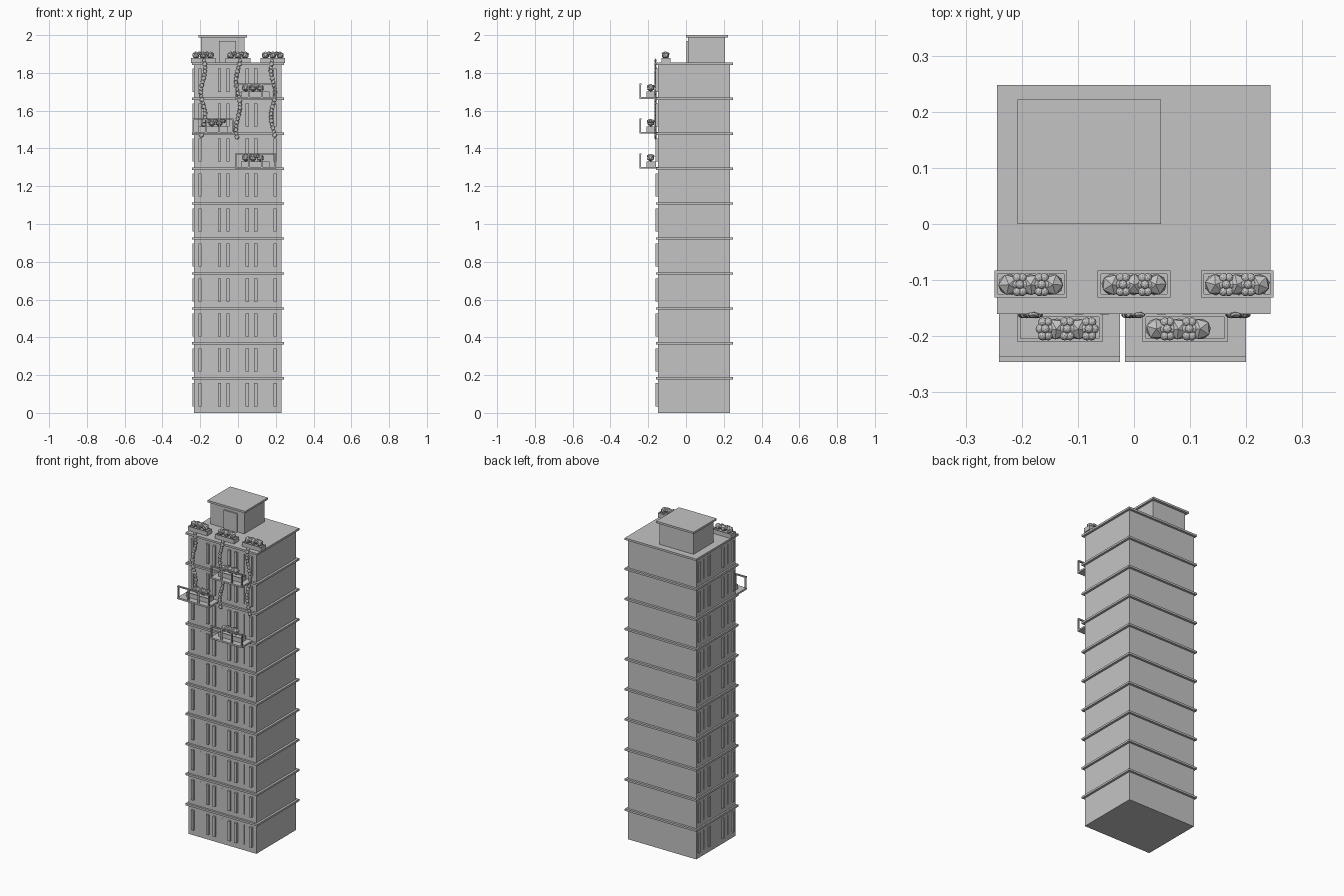
import bpy, bmesh, math, random
from mathutils import Matrix, Vector

if "Cube" in bpy.data.objects:
    bpy.data.objects.remove(bpy.data.objects["Cube"])

random.seed(4)
grey = bpy.data.materials.new("concrete_grey")
grey.diffuse_color = (0.55, 0.55, 0.55, 1)
grey.use_nodes = True
grey.node_tree.nodes["Principled BSDF"].inputs["Base Color"].default_value = grey.diffuse_color


def make(name, fill):
    """Create one object from a bmesh-filling function."""
    bm = bmesh.new()
    fill(bm)
    mesh = bpy.data.meshes.new(name)
    bm.to_mesh(mesh)
    bm.free()
    mesh.materials.append(grey)
    ob = bpy.data.objects.new(name, mesh)
    bpy.context.collection.objects.link(ob)
    return ob


def box(bm, x0, x1, y0, y1, z0, z1):
    m = Matrix.Translation(((x0 + x1) / 2, (y0 + y1) / 2, (z0 + z1) / 2))
    m = m @ Matrix.Diagonal((x1 - x0, y1 - y0, z1 - z0, 1))
    bmesh.ops.create_cube(bm, size=1, matrix=m)


def ball(bm, c, r, squash=(1, 1, 1), level=1):
    turn = Matrix.Rotation(random.uniform(0, 3), 4, 'Z')
    m = Matrix.Translation(c) @ Matrix.Diagonal((*squash, 1)) @ turn
    bmesh.ops.create_icosphere(bm, subdivisions=level, radius=r, matrix=m)


STOREY = 0.185
FLOORS = 10
LEFT, RIGHT, FRONT, BACK = -0.234, 0.229, -0.148, 0.234

# Main tower block
make("tower_walls", lambda bm: box(bm, LEFT, RIGHT, FRONT, BACK, 0, STOREY * FLOORS))


# Projecting floor slabs, the last one being the roof
def slabs(bm):
    for i in range(1, FLOORS + 1):
        z = STOREY * i
        box(bm, -0.244, 0.243, -0.16, 0.248, z - 0.008, z + 0.004)


make("floor_slabs", slabs)


# Shutters either side of each window, with a thin centre mullion
def window_parts(bm, inner, outer, front_depth, side_depth):
    for i in range(FLOORS):
        z0, z1 = i * STOREY + 0.035, i * STOREY + 0.157
        for s in (-1, 1):
            a, b = sorted((s * inner, s * outer))
            for x in (-0.149, -0.002, 0.145):
                box(bm, x + a, x + b, FRONT - front_depth, FRONT + 0.005, z0, z1)
            for y in (-0.072, 0.163):
                box(bm, LEFT - side_depth, LEFT + 0.005, y + a, y + b, z0, z1)


make("shutters", lambda bm: window_parts(bm, 0.043, 0.059, 0.013, 0.008))
make("window_mullions", lambda bm: window_parts(bm, 0.0, 0.0015, 0.002, 0.002))

# Rooftop stair hut
make("roof_hut_walls", lambda bm: box(bm, -0.195, 0.035, 0.011, 0.206, 1.85, 1.99))
make("roof_hut_cap", lambda bm: box(bm, -0.208, 0.048, 0.0, 0.222, 1.988, 2.0))
make("roof_hut_door", lambda bm: box(bm, -0.10, -0.01, 0.003, 0.013, 1.854, 1.968))


# Alternating leafy tufts and clusters of small blossoms
def bush(bm, x, y, z, leaf_first):
    for i in range(5):
        c = Vector((x + (i - 2) * 0.0195, y, z))
        if (i % 2 == 0) == leaf_first:
            ball(bm, c, 0.021)
        else:
            for k in range(6):
                a = k * math.pi / 3
                p = c + Vector((0.009 * math.cos(a), 0.014 * math.sin(a), 0.008))
                ball(bm, p, 0.0085, level=2)
            ball(bm, c + Vector((0, 0, 0.013)), 0.008, level=2)


# Planter trough: open box with a rim and soil
def trough(bm, x0, x1, y0, y1, z0, z1):
    t = 0.006
    box(bm, x0, x1, y0, y0 + t, z0, z1)
    box(bm, x0, x1, y1 - t, y1, z0, z1)
    box(bm, x0, x0 + t, y0 + t, y1 - t, z0, z1)
    box(bm, x1 - t, x1, y0 + t, y1 - t, z0, z1)
    box(bm, x0 + t, x1 - t, y0 + t, y1 - t, z0, z1 - 0.004)


# Roof-edge planters
for n, x in enumerate((-0.184, 0.0, 0.184)):
    make(f"roof_planter_{n}", lambda bm: trough(
        bm, x - 0.065, x + 0.065, -0.131, -0.083, 1.853, 1.88))
    make(f"roof_flowers_{n}", lambda bm: bush(bm, x, -0.108, 1.893, True))


# Balconies: slab, railing and planter
def balcony(bm, x0, x1, z):
    box(bm, x0, x1, -0.246, -0.14, z - 0.002, z + 0.008)
    box(bm, x0, x1, -0.246, -0.236, z + 0.072, z + 0.079)
    for i in range(4):
        x = x0 + (x1 - x0 - 0.008) * i / 3
        box(bm, x, x + 0.008, -0.245, -0.237, z + 0.005, z + 0.074)


for n, (x0, floor, px, bx) in enumerate((
        (-0.016, 9, 0.091, 0.079), (-0.241, 8, -0.132, -0.119), (-0.016, 7, 0.091, 0.079))):
    z = floor * STOREY
    make(f"balcony_{n}", lambda bm: balcony(bm, x0, x0 + 0.216, z))
    make(f"balcony_planter_{n}", lambda bm: trough(
        bm, px - 0.076, px + 0.076, -0.21, -0.16, z + 0.006, z + 0.036))
    make(f"balcony_flowers_{n}", lambda bm: bush(bm, bx, -0.187, z + 0.056, n != 1))


# Trailing vines of flattened leaf beads
def vine(bm, x, phase, end):
    count = 22
    for i in range(count):
        t = i / (count - 1)
        sway = 0.011 * math.sin(phase + t * 10)
        r = 0.0115 + 0.002 * (i % 2)
        ball(bm, (x + sway, -0.162, 1.865 + (end - 1.865) * t), r, (1, 0.5, 1), 1)


for n, (x, phase, end) in enumerate(((-0.185, 0.5, 1.47), (0.0, 2.0, 1.46), (0.185, 3.5, 1.47))):
    make(f"vine_{n}", lambda bm: vine(bm, x, phase, end))
